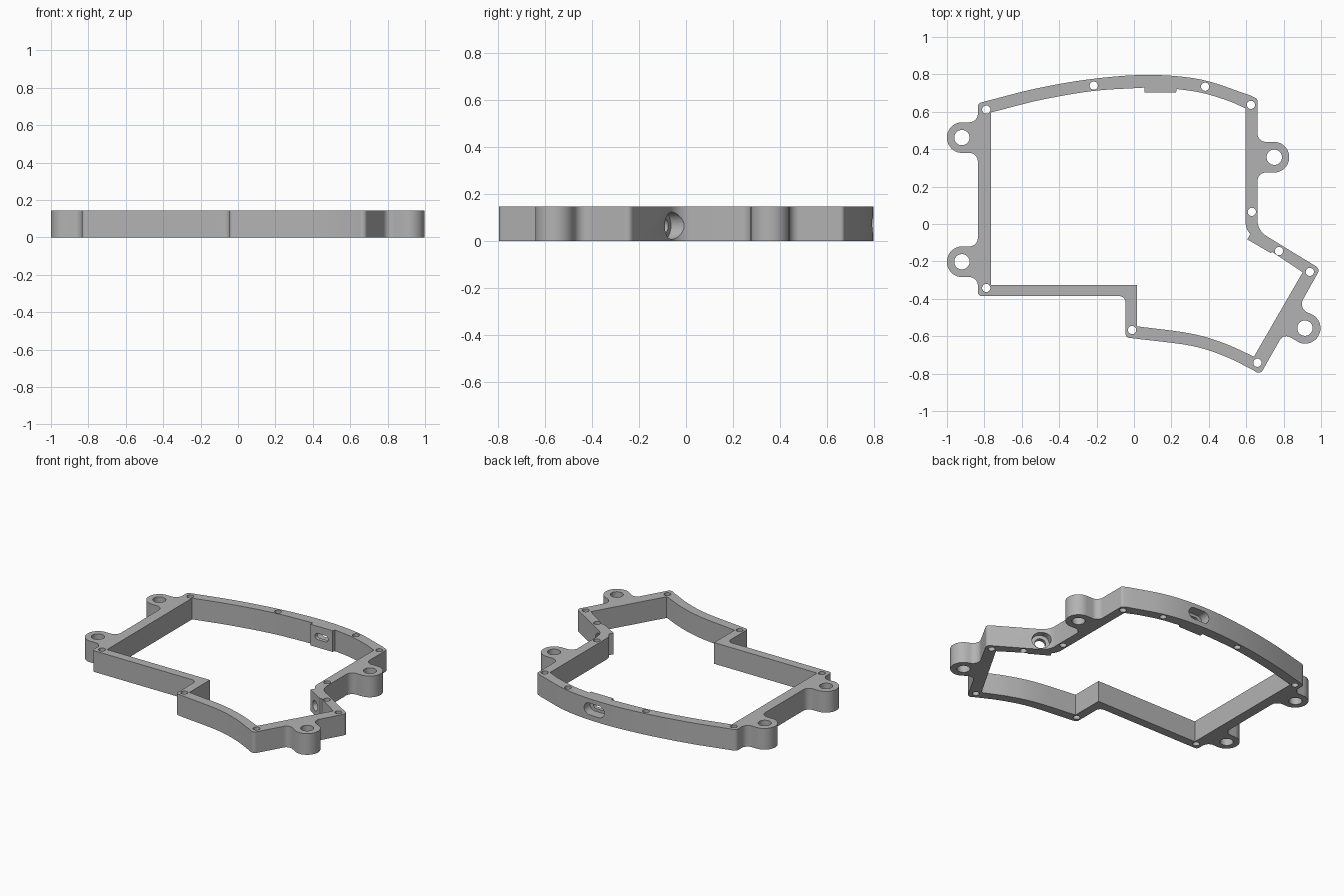
import bpy, bmesh, math
from mathutils import Vector, Matrix

if "Cube" in bpy.data.objects:
    bpy.data.objects.remove(bpy.data.objects["Cube"], do_unlink=True)

HEIGHT = 0.145
grey = bpy.data.materials.new("mid grey")
grey.use_nodes = True
grey.diffuse_color = (0.45, 0.45, 0.45, 1)
grey.node_tree.nodes["Principled BSDF"].inputs["Base Color"].default_value = (0.45, 0.45, 0.45, 1)


def sweep(*pts, steps=6):
    """Smooth curve through the points."""
    p = [Vector(q) for q in pts]
    p = [2 * p[0] - p[1]] + p + [2 * p[-1] - p[-2]]
    out = []
    for a, b, c, d in zip(p, p[1:], p[2:], p[3:]):
        for i in range(steps):
            t = i / steps
            v = (2 * b + (c - a) * t + (2 * a - 5 * b + 4 * c - d) * t**2
                 + (3 * b - a - 3 * c + d) * t**3) / 2
            out.append((v.x, v.y, 0))
    return out + [(p[-2].x, p[-2].y, 0)]


def rounded(corners, steps=10):
    """Outline with each corner (x, y, radius) replaced by an arc."""
    out = []
    for i, (x, y, r) in enumerate(corners):
        c = Vector((x, y))
        if r == 0:
            out.append(c)
            continue
        u = (Vector(corners[i - 1][:2]) - c).normalized()
        w = (Vector(corners[(i + 1) % len(corners)][:2]) - c).normalized()
        half = u.angle(w) / 2
        reach = r / math.tan(half)
        centre = c + (u + w).normalized() * r / math.sin(half)
        start, end = c + u * reach - centre, c + w * reach - centre
        turn = start.angle(end)
        for k in range(steps + 1):
            t = k / steps
            out.append(centre + (start * math.sin((1 - t) * turn)
                                 + end * math.sin(t * turn)) / math.sin(turn))
    return out


def circle(x, y, r, n=32):
    return [(x + r * math.cos(a * math.tau / n), y + r * math.sin(a * math.tau / n)) for a in range(n)]


def stadium(w, h):
    a, b, r = w / 2, h / 2, h * 0.49
    return rounded([(-a, -b, r), (a, -b, r), (a, b, r), (-a, b, r)])


def prism(name, outline, z0, z1, matrix=Matrix()):
    bm = bmesh.new()
    face = bm.faces.new([bm.verts.new((p[0], p[1], z0)) for p in outline])
    grown = bmesh.ops.extrude_face_region(bm, geom=[face])["geom"]
    bmesh.ops.translate(bm, vec=(0, 0, z1 - z0),
                        verts=[v for v in grown if isinstance(v, bmesh.types.BMVert)])
    bmesh.ops.recalc_face_normals(bm, faces=bm.faces)
    bm.transform(matrix)
    mesh = bpy.data.meshes.new(name)
    bm.to_mesh(mesh)
    bm.free()
    mesh.materials.append(grey)
    ob = bpy.data.objects.new(name, mesh)
    bpy.context.collection.objects.link(ob)
    return ob


def side_lug(y, wall, tip):
    """Mounting ear on an upright wall, listed from top to bottom."""
    h = 0.082
    return [(wall, y + h, 0.045), (tip, y + h, 0.081), (tip, y - h, 0.081), (wall, y - h, 0.045)]


# Outer outline, clockwise from the back left corner
outer = [(-0.835, 0.645, 0.025)]
outer += sweep((-0.79, 0.657), (-0.52, 0.725), (-0.22, 0.776), (0.08, 0.797), (0.36, 0.772), (0.62, 0.688))
outer += [(0.66, 0.668, 0.018)] + side_lug(0.357, 0.66, 0.83)
outer += [(0.66, -0.035, 0.1), (0.995, -0.24, 0.025), (0.875, -0.455, 0.05)]
ear = Vector((0.914, -0.557))
outer += [(ear.x + 0.083 * math.cos(a), ear.y + 0.083 * math.sin(a), 0)
          for a in [math.radians(70 - 10 * k) for k in range(19)]]
outer += [(0.80, -0.585, 0.04), (0.675, -0.805, 0.025)]
outer += sweep((0.63, -0.777), (0.48, -0.705), (0.3, -0.65), (0, -0.612))
outer += [(-0.045, -0.606, 0.02), (-0.045, -0.385, 0.035), (-0.835, -0.385, 0.02)]
outer += side_lug(-0.202, -0.835, -1)[::-1] + side_lug(0.462, -0.835, -1)[::-1]
frame = prism("housing_frame", rounded(outer), 0, HEIGHT)

# Inner opening, leaving a socket pad at the back and a boss on the left
inner = [(-0.765, 0.597, 0)]
inner += sweep((-0.72, 0.608), (-0.5, 0.663), (-0.22, 0.711), (0.055, 0.729))
inner += [(0.055, 0.704, 0), (0.225, 0.704, 0)]
inner += sweep((0.228, 0.722), (0.36, 0.702), (0.5, 0.66), (0.597, 0.618))
inner += [(0.597, 0, 0), (0.604, -0.03, 0), (0.622, -0.055, 0), (0.605, -0.082, 0),
          (0.73, -0.155, 0), (0.74, -0.15, 0), (0.902, -0.258, 0), (0.642, -0.708, 0)]
inner += sweep((0.635, -0.706), (0.48, -0.637), (0.3, -0.585), (0.015, -0.547))
inner += [(0.015, -0.325, 0), (-0.765, -0.325, 0)]
cutters = [prism("opening_cutter", rounded(inner), -0.1, 0.3)]

# Screw holes and larger mounting holes
screws = [(-0.79, 0.612), (-0.215, 0.74), (0.38, 0.734), (0.625, 0.637), (0.63, 0.065),
          (0.775, -0.145), (0.94, -0.256), (0.66, -0.742), (-0.01, -0.567), (-0.79, -0.342)]
mounts = [(-0.92, 0.462), (-0.92, -0.202), (0.75, 0.357), (0.914, -0.557)]
for spots, radius in ((screws, 0.022), (mounts, 0.041)):
    cutters += [prism("hole_cutter", circle(x, y, radius), -0.1, 0.3) for x, y in spots]

# Socket slot through the back wall, wide recess outside
slot = Matrix.Translation((0.14, 0.75, 0.075)) @ Matrix.Rotation(math.pi / 2, 4, "X")
cutters.append(prism("recess_cutter", stadium(0.155, 0.08), -0.2, 0.02, slot))
cutters.append(prism("slot_cutter", stadium(0.10, 0.042), -0.15, 0.1, slot))

# Round jack bore through the boss, wide recess outside
axis = Vector((0.5, 0.866, 0))
bore = Matrix.Translation((0.667, -0.119, 0.064)) @ axis.to_track_quat("Z", "Y").to_matrix().to_4x4()
cutters.append(prism("bore_recess_cutter", circle(0, 0, 0.058), 0.03, 0.2, bore))
cutters.append(prism("bore_cutter", circle(0, 0, 0.034), -0.1, 0.15, bore))

bpy.context.view_layer.objects.active = frame
for cutter in cutters:
    mod = frame.modifiers.new("cut", "BOOLEAN")
    mod.operation, mod.solver, mod.object = "DIFFERENCE", "EXACT", cutter
    bpy.ops.object.modifier_apply(modifier=mod.name)
    bpy.data.objects.remove(cutter, do_unlink=True)

bpy.ops.object.select_all(action="DESELECT")
frame.select_set(True)
bpy.ops.object.shade_smooth_by_angle(angle=math.radians(30))
